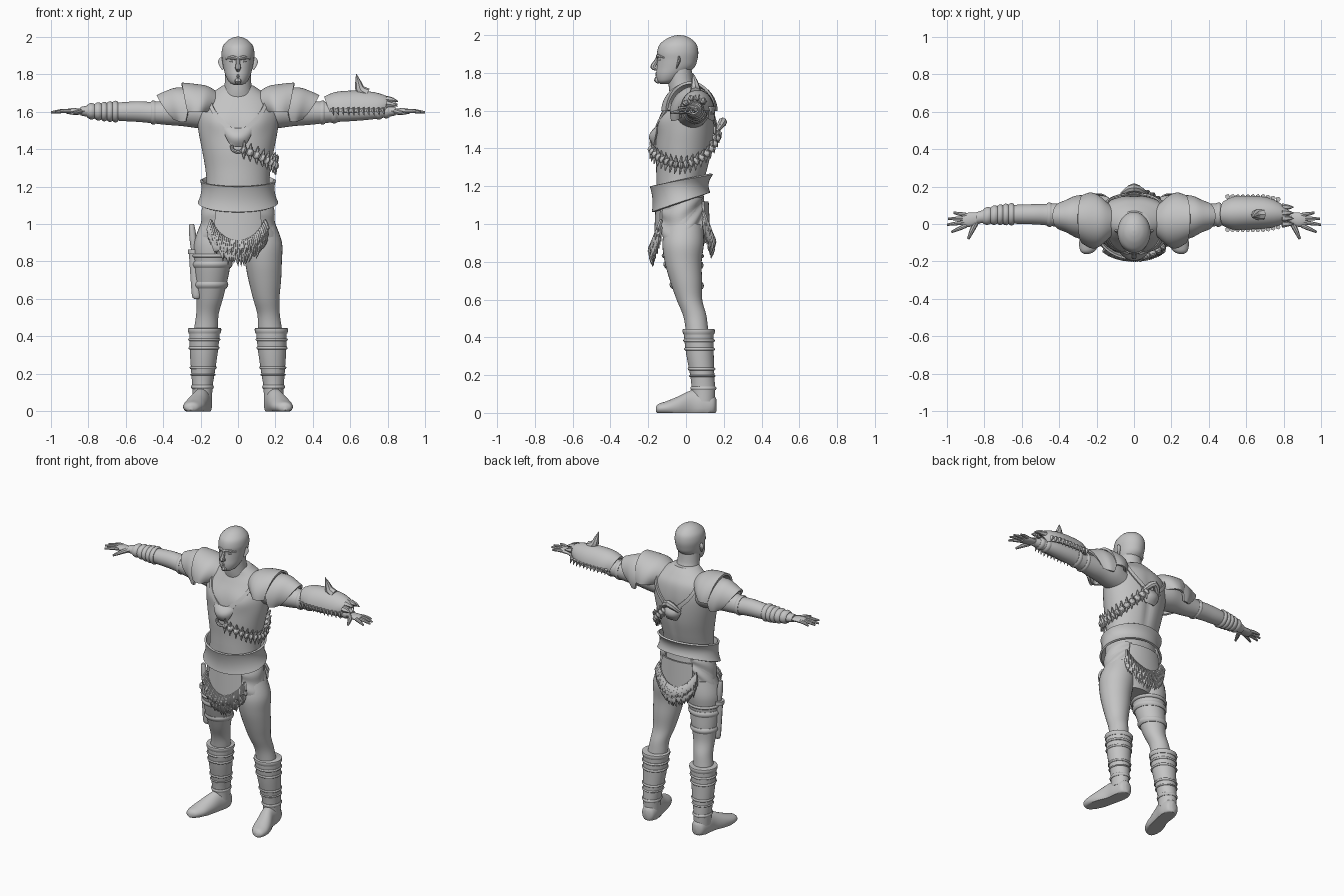
import bpy, bmesh, math, random
from math import sin, cos, pi
from mathutils import Vector as V

random.seed(4)
GREY = bpy.data.materials.new("plain_grey")
GREY.diffuse_color = (0.55, 0.55, 0.55, 1)


def smooth(rows, steps=5):
    """Catmull-Rom through tuples"""
    out = []
    for i in range(len(rows) - 1):
        a, b, c, d = rows[max(i - 1, 0)], rows[i], rows[i + 1], rows[min(i + 2, len(rows) - 1)]
        for k in range(steps):
            t = k / steps
            out.append(tuple(.5 * (2 * q + (r - p) * t + (2 * p - 5 * q + 4 * r - s) * t * t
                                   + (3 * q - p - 3 * r + s) * t ** 3) for p, q, r, s in zip(a, b, c, d)))
    return out + [tuple(rows[-1])]


def at(rows, t):
    """Row of an ascending table at position t"""
    for a, b in zip(rows, rows[1:]):
        if t <= b[0]:
            f = max(0, (t - a[0]) / max(b[0] - a[0], 1e-6))
            return tuple(p + (q - p) * f for p, q in zip(a, b))
    return rows[-1]


def ring(row, axis, a, off=0):
    t, c1, c2, r1, r2 = row
    p, q = c1 + (r1 + off) * sin(a), c2 - (r2 + off) * cos(a)
    return V({'z': (p, q, t), 'x': (t, p, q), 'y': (p, t, q)}[axis])


def grid(bm, fn, nu, nv, wrap=False, cap=False):
    """Surface fn(u, v); wrap closes it in v, cap closes both ends"""
    R = [[bm.verts.new(fn(i / nu, j / nv)) for j in range(nv if wrap else nv + 1)] for i in range(nu + 1)]
    for i in range(nu):
        for j in range(nv):
            k = (j + 1) % len(R[0])
            bm.faces.new((R[i][j], R[i][k], R[i + 1][k], R[i + 1][j]))
    if cap:
        bm.faces.new(R[0])
        bm.faces.new(R[-1])


def finish(name, bm, mirror=False, thick=0, angle=40):
    if thick:
        bmesh.ops.recalc_face_normals(bm, faces=bm.faces[:])
        bmesh.ops.solidify(bm, geom=bm.faces[:], thickness=thick)
    bmesh.ops.recalc_face_normals(bm, faces=bm.faces[:])
    me = bpy.data.meshes.new(name)
    bm.to_mesh(me)
    bm.free()
    me.materials.append(GREY)
    for p in me.polygons:
        p.use_smooth = True
    me.set_sharp_from_angle(angle=math.radians(angle))
    ob = bpy.data.objects.new(name, me)
    bpy.context.collection.objects.link(ob)
    if mirror:
        ob.modifiers.new("mirror", 'MIRROR')
    return ob


def loft(name, rows, axis, mirror=False, n=32, floor=False):
    bm = bmesh.new()
    grid(bm, lambda u, v: ring(rows[round(u * (len(rows) - 1))], axis, 2 * pi * v), len(rows) - 1, n, True, True)
    if floor:
        for v in bm.verts:
            v.co.z = max(v.co.z, 0)
    return finish(name, bm, mirror)


def tube(bm, pts, radii, n=8, steps=3, flat=1):
    rows = smooth([tuple(p) + (r,) for p, r in zip(pts, radii)], steps)
    P = [V(r[:3]) for r in rows]
    m = len(P) - 1
    ref = (P[-1] - P[0]).normalized()
    side = ref.cross(V((0, 0, 1)) if abs(ref.z) < .8 else V((0, 1, 0))).normalized()

    def fn(u, v):
        i = round(u * m)
        d = (P[min(i + 1, m)] - P[max(i - 1, 0)]).normalized()
        s = (side - d * side.dot(d)).normalized()
        return P[i] + rows[i][3] * (s * cos(2 * pi * v) + d.cross(s) * flat * sin(2 * pi * v))
    grid(bm, fn, m, n, True, True)


def patch(name, fn, nu, nv, thick=.012, mirror=False, wrap=False):
    bm = bmesh.new()
    grid(bm, fn, nu, nv, wrap)
    return finish(name, bm, mirror, thick)


# Body tables: position, centre pair, radius pair
TORSO = smooth([(.84, 0, 0, .10, .08), (.95, 0, -.01, .195, .12), (1.05, 0, -.02, .19, .125),
                (1.15, 0, -.03, .175, .125), (1.22, 0, -.03, .168, .127), (1.3, 0, -.02, .175, .138),
                (1.4, 0, -.01, .193, .152), (1.5, 0, 0, .212, .153), (1.58, 0, .01, .22, .142),
                (1.65, 0, .02, .20, .118), (1.70, 0, .015, .14, .09), (1.74, 0, 0, .08, .07)])
ARM = smooth([(.13, .03, 1.58, .08, .08), (.22, .035, 1.6, .09, .088), (.3, .04, 1.6, .077, .077),
              (.38, .045, 1.595, .066, .066), (.46, .05, 1.595, .058, .057), (.53, .052, 1.6, .054, .055),
              (.62, .052, 1.6, .051, .05), (.71, .05, 1.6, .045, .042), (.79, .042, 1.602, .036, .032),
              (.84, .033, 1.602, .03, .023)])
LEG = smooth([(.1, .188, .09, .045, .05), (.25, .185, .08, .06, .058), (.35, .18, .068, .068, .064),
              (.45, .17, .057, .063, .06), (.52, .163, .045, .06, .062), (.6, .151, .018, .07, .068),
              (.7, .143, 0, .087, .085), (.8, .135, -.015, .099, .098), (.9, .125, -.015, .11, .11),
              (1.0, .1, -.01, .1, .1)])
BOOT = smooth([(.06, .19, .092, .052, .06), (.13, .19, .092, .054, .062), (.2, .187, .086, .062, .064),
               (.3, .183, .075, .073, .072), (.38, .18, .069, .079, .077), (.445, .178, .067, .083, .079)])


def body(a, z, off=0):
    return ring(at(TORSO, z), 'z', a, off)


def torso_skin(u, v):
    # chest muscles and a spine groove
    z, a = TORSO[round(u * (len(TORSO) - 1))][0], 2 * pi * v
    f = min(a, 2 * pi - a)
    bulge = .014 * math.exp(-((f - .48) / .35) ** 2 - ((z - 1.55) / .06) ** 2)
    bulge -= .012 * math.exp(-((f - pi) / .15) ** 2 - ((z - 1.42) / .18) ** 2)
    return body(a, z, bulge)


bm = bmesh.new()
grid(bm, torso_skin, len(TORSO) - 1, 64, True, True)
finish("torso", bm)
loft("arms", ARM, 'x', True)
loft("legs", LEG, 'z', True)
loft("boots", BOOT, 'z', True)
loft("neck", smooth([(1.64, 0, .01, .1, .085), (1.7, 0, -.01, .08, .078), (1.75, 0, -.027, .071, .066),
                     (1.83, 0, -.035, .068, .064)]), 'z')
loft("feet", smooth([(-.16, .252, .018, .012, .012), (-.145, .248, .022, .038, .026), (-.1, .237, .025, .056, .038),
                     (-.04, .222, .03, .057, .058), (.03, .2, .04, .05, .08), (.09, .19, .04, .052, .085),
                     (.145, .187, .04, .042, .055), (.162, .186, .04, .015, .03)]), 'y', True, floor=True)

# Head with face details
loft("head", smooth([(1.742, 0, -.115, .022, .022), (1.757, 0, -.1, .046, .052), (1.79, 0, -.08, .065, .078),
                     (1.83, 0, -.055, .077, .1), (1.87, 0, -.046, .084, .106), (1.91, 0, -.044, .088, .109),
                     (1.95, 0, -.042, .08, .098), (1.98, 0, -.038, .055, .066), (1.995, 0, -.036, .027, .033),
                     (2.0, 0, -.036, .005, .005)]), 'z', n=40)
bm = bmesh.new()
tube(bm, [(0, -.148, 1.885), (0, -.162, 1.855), (0, -.174, 1.832), (0, -.152, 1.82)], [.008, .012, .015, .009])
tube(bm, [(-.014, -.152, 1.827), (.014, -.152, 1.827)], [.009, .009])
tube(bm, [(-.065, -.112, 1.88), (-.03, -.146, 1.889), (0, -.149, 1.883), (.03, -.146, 1.889), (.065, -.112, 1.88)],
     [.005, .011, .009, .011, .005])
for z in (1.797, 1.788):
    tube(bm, [(-.028, -.138, z - .002), (0, -.156, z), (.028, -.138, z - .002)], [.002, .006, .002])
tube(bm, [(0, -.143, 1.774), (0, -.152, 1.764), (0, -.138, 1.752)], [.012, .018, .012])
finish("face_features", bm)
bm = bmesh.new()
tube(bm, [(.08, -.05, 1.825), (.085, -.045, 1.84), (.089, -.036, 1.868), (.088, -.038, 1.888)],
     [.005, .011, .018, .008], flat=.45)
tube(bm, [(.022, -.138, 1.868), (.034, -.139, 1.868), (.046, -.13, 1.868)], [.004, .008, .004])
finish("ears_and_eyes", bm, True)

# Hands
bm = bmesh.new()
tube(bm, [(.82, .033, 1.602), (.85, .028, 1.602), (.885, .022, 1.602), (.915, .02, 1.6)],
     [.028, .034, .038, .03], 14, flat=.45)
for y0, tip in ((-.008, (.975, -.043)), (.011, (.998, -.004)), (.03, (.992, .028)), (.048, (.963, .06))):
    b, t = V((.895, y0, 1.603)), V((*tip, 1.596))
    tube(bm, [b, b.lerp(t, .5) + V((0, 0, .003)), t], [.0115, .0105, .006])
tube(bm, [(.845, .005, 1.6), (.865, -.035, 1.595), (.885, -.08, 1.588)], [.016, .013, .007])
finish("hands", bm, True)


# Layered shoulder plates, arched over the arm axis
def plate(name, table, span, inner, outer, cz, mirror=True):
    rows = smooth(table, 6)

    def fn(u, v):
        s = 2 * v - 1
        x, cy, ry, rz = at(rows, rows[0][0] + u * (rows[-1][0] - rows[0][0]))
        x += s * s * (inner * (1 - u) + outer * u)
        return V((x, cy + ry * sin(s * span), cz + rz * cos(s * span)))
    patch(name, fn, 14, 28, .014, mirror)


plate("inner_shoulder_plate", [(.095, .015, .1, .1), (.16, .015, .142, .14), (.23, .02, .148, .153),
                               (.3, .025, .132, .16)], 1.55, .07, -.03, 1.595)
plate("outer_shoulder_plate", [(.25, .035, .12, .135), (.33, .04, .11, .138), (.39, .042, .09, .118),
                               (.435, .042, .078, .098)], 1.9, .03, -.09, 1.59)


# Bands wrapped on limbs
def bands(name, rows, axis, spans, mirror=False, flip=1, off=.007):
    bm = bmesh.new()
    for t0, t1 in spans:
        def fn(u, v):
            p = ring(at(rows, t0 + (t1 - t0) * u), axis, 2 * pi * v, off * sin(pi * (.1 + .8 * u)))
            return V((flip * p.x, p.y, p.z))
        grid(bm, fn, 5, 32, True, True)
    return finish(name, bm, mirror)


bands("boot_straps", BOOT, 'z', [(.415, .45), (.375, .39), (.33, .345), (.225, .24), (.19, .2), (.12, .14)], True)
bands("thigh_straps", LEG, 'z', [(.765, .8), (.655, .69), (.82, .84)], flip=-1, off=.01)
bands("arm_bracer", ARM, 'x', [(.64, .67), (.67, .7), (.7, .73), (.73, .765), (.765, .805)], flip=-1, off=.011)
bands("forearm_straps", ARM, 'x', [(.5, .53), (.74, .77), (.78, .81)])
bands("elbow_cuffs", ARM, 'x', [(.44, .465)], True)

# Horned forearm guard with a ragged edge
plate("forearm_guard", [(.46, .055, .07, .08), (.52, .058, .09, .105), (.62, .06, .09, .112), (.72, .06, .085, .105),
                        (.79, .055, .07, .085), (.83, .05, .045, .06)], 1.6, .03, -.05, 1.6, False)
bm = bmesh.new()
tube(bm, [(.69, .05, 1.695), (.655, .05, 1.715), (.642, .045, 1.755), (.632, .035, 1.8)], [.03, .027, .017, .002])
for i in range(11):
    x = .5 + .027 * i
    for s in (-1, 1):
        w = .088 - .02 * max(0, (x - .7) / .1)
        tube(bm, [(x, .058 + s * w, 1.62), (x + .012, .058 + s * w, 1.578)], [.014, .001], 5)
for y, z in ((.0, 1.64), (.03, 1.665), (.06, 1.668), (.09, 1.65)):
    tube(bm, [(.79, y, z), (.825, y, z - .004), (.855, y, z - .012)], [.02, .013, .001], 6)
finish("guard_horn_and_teeth", bm)

# Chest yoke, front pendant and back plates
for label, side in (("front", 0), ("back", pi)):
    path = smooth([(.8, 1.655), (.52, 1.58), (.3, 1.53), (.08, 1.485)], 5)

    def strap(u, v):
        a, z = path[round(u * 15)]
        return body((pi - a) if side else a, z + (v - .5) * .035, .014)
    patch(label + "_yoke_strap", strap, 15, 4, .01, True)

    def pendant(u, v):
        s = 2 * v - 1
        w = .37 * (1 - .55 * (1 - u) ** 2) * (1 - .2 * u ** 4)
        return body(side + s * w, 1.415 + .11 * u - .012 * u * (1 - s * s), .012 + .026 * (1 - s * s) * sin(pi * u))
    patch(label + "_pendant_plate", pendant, 12, 16, .012)
bm = bmesh.new()
for k in range(2):
    tube(bm, [body(s * .16, z, .02) for s, z in ((-1, 1.42), (-.8, 1.395), (0, 1.385), (.8, 1.395), (1, 1.42))],
         [.009] * 5) if k == 0 else tube(bm, [body(pi - .28, 1.49, .015), body(pi, 1.54, .04),
                                              body(pi + .28, 1.49, .015)], [.012, .024, .012])
finish("pendant_rings", bm)

# Bone string slung round the left ribs
cord = smooth([(.08, 1.4), (.6, 1.36), (1.1, 1.325), (1.6, 1.312), (2.1, 1.34), (2.6, 1.41), (3.0, 1.49)], 3)
bm = bmesh.new()
tube(bm, [body(a, z, .012) for a, z in cord], [.009] * len(cord), 6, 2)
for (a, z), (a2, z2) in zip(cord, cord[1:]):
    p, q = body(a, z, .02), body(a2, z2, .02)
    d, m = (q - p) * .42, (p + q) / 2
    tube(bm, [m - d, m, m + d], [.014, .024, .014], 8)
    for s in (-1, 1):
        end = body((a + a2) / 2, (z + z2) / 2 + s * .05, .032)
        tube(bm, [m, m.lerp(end, .6), end], [.012, .008, .002], 6)
finish("bone_string", bm)

# Wide waist belt with flared lips
def belt(u, v):
    a = 2 * pi * v
    z0, z1 = 1.112 - .05 * cos(a), 1.235 - .033 * cos(a)
    return body(a, z0 + (z1 - z0) * u, .012 + .011 * (2 * u - 1) ** 2)
patch("waist_belt", belt, 10, 64, .012, wrap=True)


# Skirt, loincloth and fur
def hip(a, z, off=0):
    k = (1.1 - z) / .25
    return V(((.195 + .035 * k + off) * sin(a), -.02 - (.133 + .012 * k + off) * cos(a), z))


def skirt(u, v):
    a = .5 + 2.1 * v
    low = .84 + .16 * abs((a - 1.45) / 1.05) ** 1.4
    return hip(a, 1.14 + (low - 1.14) * u, .005 * sin(14 * u + 3 * a) - .012 * (1 - u))
patch("side_skirts", skirt, 20, 32, .012, True)


def flap(mid, width, low):
    def fn(u, v):
        s = 2 * v - 1
        return hip(mid + s * width, 1.12 + (low + .1 * s * s - 1.12) * u, .008)
    return fn
patch("front_loincloth", flap(0, .62, .85), 12, 20)
patch("rear_loincloth", flap(pi, .6, .9), 12, 20)
bm = bmesh.new()
for mid, width, low, count in ((0, .72, .855, 34), (pi, .7, .9, 30)):
    for layer in range(2):
        for i in range(count):
            s = 2 * i / (count - 1) - 1
            a, z = mid + s * width, low + .035 * layer + .11 * s * s
            drop = random.uniform(.05, .085)
            tip = hip(a * 1 - s * .03 + random.uniform(-.04, .04), z - drop, .006 + .012 * layer)
            tube(bm, [hip(a, z + .02, .01), hip(a, z - drop * .4, .02 + .008 * layer), tip], [.008, .011, .001], 5, 2)
finish("fur_fringe", bm)

# Sheathed dagger on the right thigh
bm = bmesh.new()
tube(bm, [(-.222, -.02, .6), (-.222, -.02, .62), (-.226, -.02, .72), (-.232, -.02, .84)], [.012, .024, .028, .03], 10, flat=.7)
tube(bm, [(-.232, -.02, .84), (-.232, -.02, .865)], [.036, .036], 10)
tube(bm, [(-.234, -.02, .86), (-.24, -.02, .92), (-.246, -.02, .98), (-.247, -.02, 1.0)], [.016, .019, .016, .012], 10)
finish("dagger", bm)
